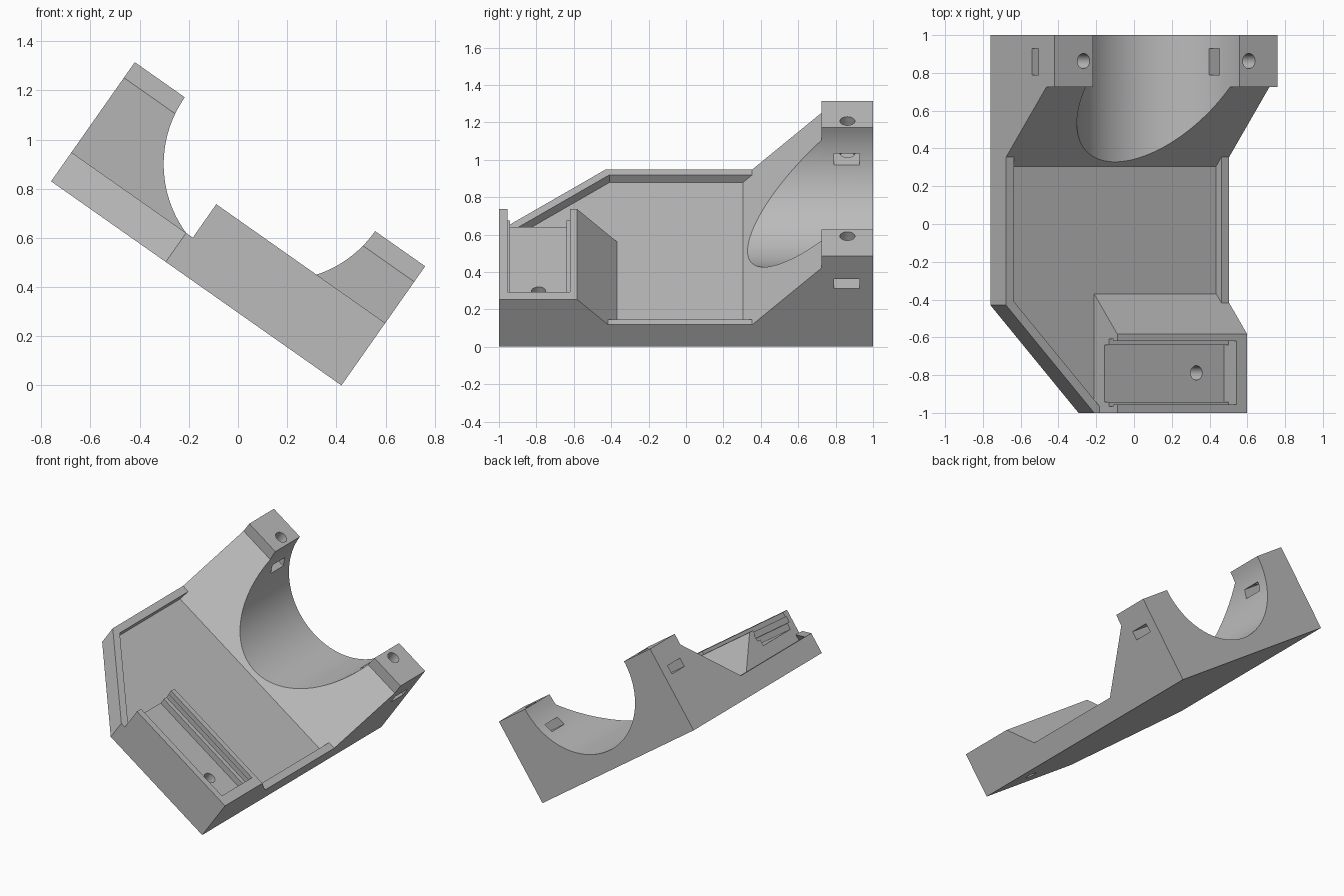
import bpy, bmesh, math
from mathutils import Matrix, Vector

if "Cube" in bpy.data.objects:
    bpy.data.objects.remove(bpy.data.objects["Cube"], do_unlink=True)

# Local frame: u across the base, y front to back, h up from the base
WIDTH, TOP, RIM, FLOOR, MID = 1.443, 0.592, 0.144, 0.094, 0.7215
PLACE = {"u": lambda a, b, t: (t, a, b),
         "y": lambda a, b, t: (a, t, b),
         "h": lambda a, b, t: (a, b, t)}


def prism(name, pts, axis, lo, hi):
    """Extrude a flat profile along one local axis."""
    bm = bmesh.new()
    face = bm.faces.new([bm.verts.new(PLACE[axis](a, b, lo)) for a, b in pts])
    new = bmesh.ops.extrude_face_region(bm, geom=[face])["geom"]
    move = Vector(PLACE[axis](0, 0, hi - lo))
    bmesh.ops.translate(bm, vec=move, verts=[g for g in new if isinstance(g, bmesh.types.BMVert)])
    bmesh.ops.recalc_face_normals(bm, faces=bm.faces)
    mesh = bpy.data.meshes.new(name)
    bm.to_mesh(mesh)
    bm.free()
    obj = bpy.data.objects.new(name, mesh)
    bpy.context.collection.objects.link(obj)
    return obj


def box(name, u, y, h):
    return prism(name, [(u[0], y[0]), (u[1], y[0]), (u[1], y[1]), (u[0], y[1])], "h", *h)


def circle(cu, cv, r, n):
    return [(cu + r * math.cos(math.tau * i / n), cv + r * math.sin(math.tau * i / n))
            for i in range(n)]


def combine(target, tool, operation="DIFFERENCE"):
    """Apply a boolean and discard the tool."""
    tool.hide_render = True
    mod = target.modifiers.new("combine", "BOOLEAN")
    mod.operation, mod.solver, mod.object = operation, "EXACT", tool
    bpy.context.view_layer.objects.active = target
    bpy.ops.object.modifier_apply(modifier=mod.name)
    bpy.data.objects.remove(tool, do_unlink=True)


def corner(name, k):
    """Wedge covering everything in front of the line u + y = k."""
    return prism(name, [(-1, k + 1), (1, k - 1), (-1, k - 1)], "h", -0.2, 1)


# Body: low base, sloping shoulder and raised clamp end
body = prism("cradle_body", [(-1, 0), (1, 0), (1, TOP), (0.725, TOP), (0.725, 0.515),
                             (0.354, RIM), (-1, RIM)], "u", 0, WIDTH)
combine(body, corner("corner_cutter", -0.43))

# Sunken tray with a thin rim
tray = prism("tray_cutter", [(-0.965, FLOOR), (0.304, FLOOR), (0.354, RIM), (0.354, 0.25),
                             (-0.965, 0.25)], "u", 0.05, WIDTH - 0.05)
combine(tray, corner("tray_corner_cutter", -0.36))
combine(body, tray)

# Half-round saddle
combine(body, prism("saddle_cutter", circle(MID, TOP, 0.473, 128), "y", 0, 1.2))

# Front connector block with a stepped, grooved channel open at one end
block = prism("connector_block", [(-1, 0), (-1, 0.31), (-0.583, 0.31), (-0.37, FLOOR + 0.003),
                                  (-0.37, 0)], "u", 0.603, WIDTH)
combine(body, block, "UNION")
for y, h in (((-0.942, -0.64), (0.192, 0.5)),
             ((-0.965, -0.61), (0.235, 0.275)),
             ((-0.955, -0.62), (0.235, 0.5))):
    combine(body, box("channel_cutter", (0.5, 1.375), y, h))
combine(body, prism("channel_hole_cutter", circle(1.198, -0.788, 0.038, 32), "h", -0.1, 0.4))

# Bolt holes and nut slots in both clamp ends
for side in (-1, 1):
    bolt = circle(MID + side * 0.535, 0.863, 0.04, 32)
    combine(body, prism("bolt_hole_cutter", bolt, "h", 0.36, 0.8))
    ends = sorted((MID + side * 0.3, MID + side * 0.9))
    combine(body, box("nut_slot_cutter", ends, (0.79, 0.928), (0.382, 0.442)))

# Tilt into the standing pose
body.data.transform(Matrix.Translation((-0.76, 0, 0.83))
                    @ Matrix.Rotation(math.radians(35.1), 4, "Y"))

# Single grey finish
grey = bpy.data.materials.new("plain_grey")
grey.use_nodes = True
colour = (0.5, 0.5, 0.5, 1)
grey.diffuse_color = colour
grey.node_tree.nodes["Principled BSDF"].inputs["Base Color"].default_value = colour
body.data.materials.clear()
body.data.materials.append(grey)
for face in body.data.polygons:
    face.material_index = 0

bpy.ops.object.select_all(action="DESELECT")
body.select_set(True)
bpy.context.view_layer.objects.active = body
bpy.ops.object.shade_smooth_by_angle(angle=math.radians(25))
